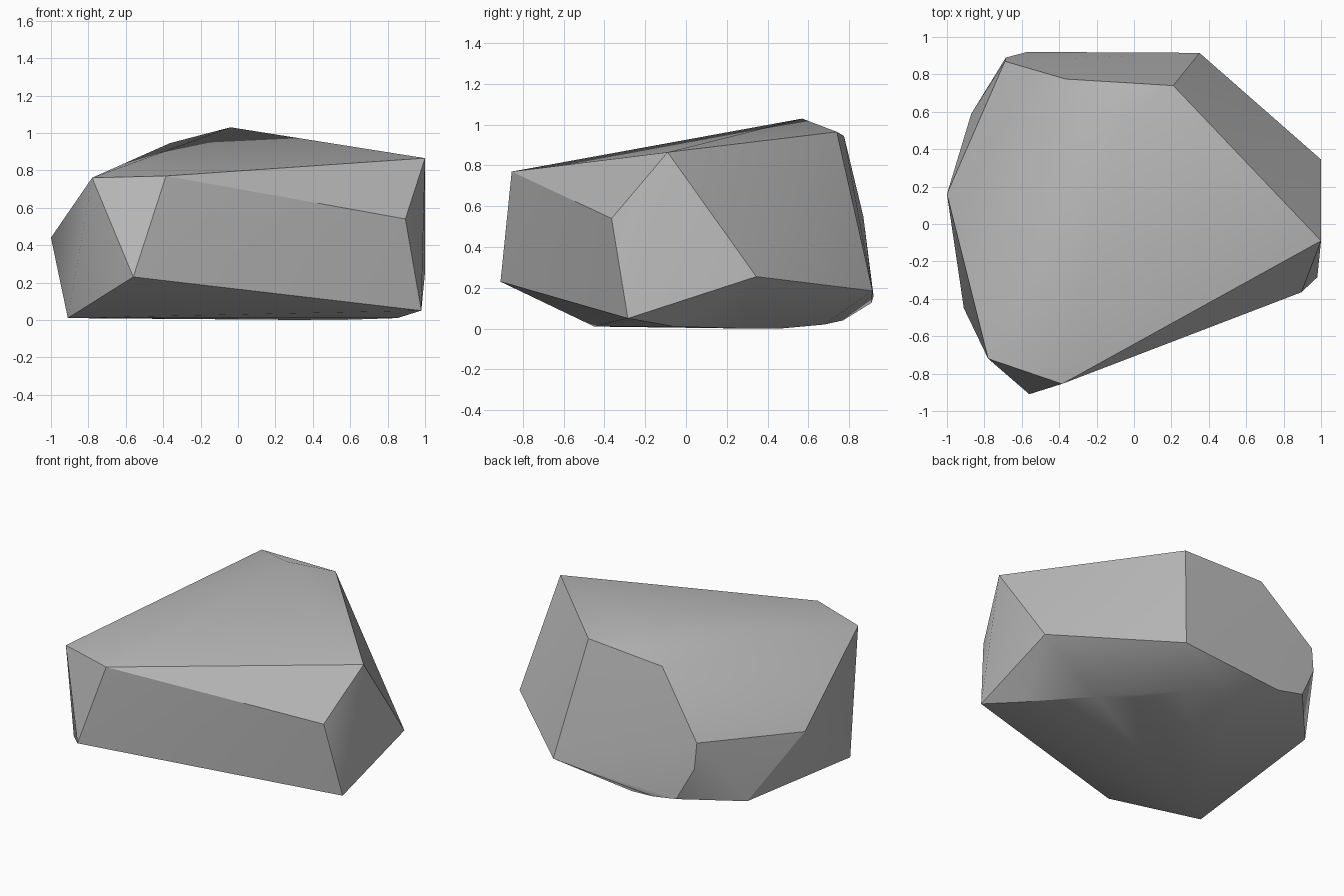
import bpy
import bmesh
import math

cube = bpy.data.objects.get("Cube")
if cube:
    bpy.data.objects.remove(cube, do_unlink=True)

# Corner points of the boulder, grouped by region
crown = [(-.04, .57, 1.03), (-.365, .775, .945), (.21, .74, .965),
         (-.78, -.72, .76), (-.385, -.855, .77), (1, -.09, .865)]
front_side = [(-.56, -.91, .23), (.895, -.365, .54), (.98, -.285, .05)]
right_side = [(-1, .16, .44), (-.91, -.45, .01), (-.87, .59, .1)]
back_side = [(1, .345, .255), (.35, .915, .185), (-.69, .87, .55),
             (-.685, .89, .38), (-.57, .92, .16), (-.386, .91, .126)]
underside = [(-.136, .77, .04), (.165, .68, .02), (.348, .46, 0),
             (.556, .302, 0), (.852, -.058, .01)]

# Wrap the corners in a faceted skin
bm = bmesh.new()
for point in crown + front_side + right_side + back_side + underside:
    bm.verts.new(point)
hull = bmesh.ops.convex_hull(bm, input=bm.verts[:])
loose = [v for v in bm.verts if not v.link_faces]
bmesh.ops.delete(bm, geom=loose, context='VERTS')
bmesh.ops.recalc_face_normals(bm, faces=bm.faces[:])
mesh = bpy.data.meshes.new("boulder")
bm.to_mesh(mesh)
bm.free()
boulder = bpy.data.objects.new("boulder", mesh)
bpy.context.collection.objects.link(boulder)

# Plain stone colour
stone = bpy.data.materials.new("stone_grey")
stone.use_nodes = True
grey = (.5, .5, .5, 1)
stone.diffuse_color = grey
bsdf = next(n for n in stone.node_tree.nodes if n.type == 'BSDF_PRINCIPLED')
bsdf.inputs["Base Color"].default_value = grey
bsdf.inputs["Roughness"].default_value = .9
mesh.materials.append(stone)

# Soften shallow creases, keep the strong ones crisp
bpy.ops.object.select_all(action='DESELECT')
boulder.select_set(True)
bpy.context.view_layer.objects.active = boulder
bpy.ops.object.shade_smooth_by_angle(angle=math.radians(30))
